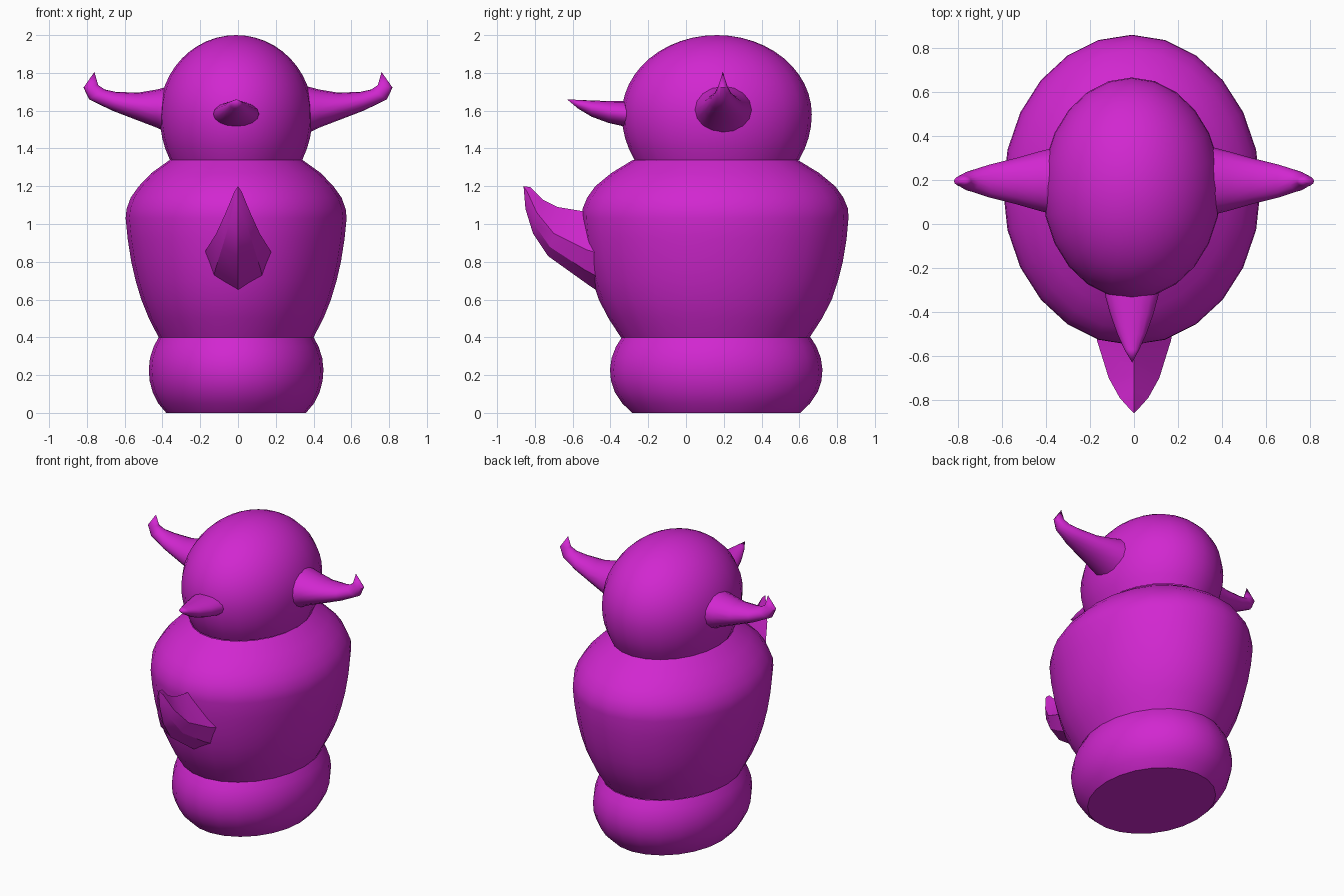
import bpy, bmesh, math
from mathutils import Vector

cube = bpy.data.objects.get("Cube")
if cube:
    bpy.data.objects.remove(cube, do_unlink=True)

magenta = bpy.data.materials.new("magenta")
magenta.use_nodes = True
colour = (0.64, 0.02, 0.63, 1)
magenta.diffuse_color = colour
magenta.node_tree.nodes["Principled BSDF"].inputs["Base Color"].default_value = colour


def loft(name, rings, tip=None, cap=False, angle=40):
    """Skin closed rings of points, optionally ending in a point."""
    bm = bmesh.new()
    loops = [[bm.verts.new(p) for p in ring] for ring in rings]
    n = len(loops[0])
    for a, b in zip(loops, loops[1:]):
        for i in range(n):
            j = (i + 1) % n
            bm.faces.new((a[i], a[j], b[j], b[i]))
    if tip:
        t = bm.verts.new(tip)
        for i in range(n):
            bm.faces.new((loops[-1][i], loops[-1][(i + 1) % n], t))
    if cap:
        bm.faces.new(loops[0][::-1])
    bmesh.ops.recalc_face_normals(bm, faces=bm.faces)
    mesh = bpy.data.meshes.new(name)
    bm.to_mesh(mesh)
    bm.free()
    mesh.materials.append(magenta)
    obj = bpy.data.objects.new(name, mesh)
    bpy.context.collection.objects.link(obj)
    bpy.ops.object.select_all(action="DESELECT")
    obj.select_set(True)
    bpy.context.view_layer.objects.active = obj
    bpy.ops.object.shade_smooth_by_angle(angle=math.radians(angle))
    return obj


def oval(centre, u, v, n=24):
    """Ellipse spanned by half axes u and v."""
    return [Vector(centre) + Vector(u) * math.cos(math.tau * i / n)
            + Vector(v) * math.sin(math.tau * i / n) for i in range(n)]


def level(z, rx, ry, cy):
    return oval((-0.01, cy, z), (rx, 0, 0), (0, ry, 0))


def span(a, b, side, n=16):
    """Ellipse between two edge points with a sideways half axis."""
    a, b = Vector(a), Vector(b)
    return oval((a + b) / 2, (a - b) / 2, side, n)


# Base: rounded foot ring
base = [(0, .37, .445), (.05, .412, .497), (.11, .442, .537), (.17, .458, .557),
        (.23, .4625, .5625), (.29, .456, .554), (.35, .437, .531), (.4, .41, .5)]
loft("base", [level(z, rx, ry, .16) for z, rx, ry in base], cap=True)

# Body: barrel with rounded shoulders
body = [(.4, .41, .5), (.5, .462, .565), (.6, .502, .617), (.7, .532, .65),
        (.8, .555, .675), (.92, .574, .695), (1.03, .585, .705), (1.08, .58, .703),
        (1.14, .558, .678), (1.2, .515, .635), (1.27, .448, .55), (1.34, .35, .435)]
loft("body", [level(z, rx, ry, .155) for z, rx, ry in body])

# Head: egg shape cut at the neck
head = []
for k in range(-4, 12):
    a = math.radians(k * 7.5)
    s = math.sin(a)
    head.append(level(1.58 + s * (.42 if s > 0 else .48),
                      .405 * math.cos(a), .503 * math.cos(a), .163))
loft("head", head, tip=(-0.01, .163, 2))

# Side horns: tapering outward, with an upturned tip
horn = [((.34, 1.735), (.34, 1.465), .158), ((.43, 1.712), (.43, 1.51), .135),
        ((.53, 1.695), (.54, 1.552), .105), ((.65, 1.7), (.67, 1.602), .074),
        ((.705, 1.712), (.788, 1.66), .045), ((.74, 1.735), (.818, 1.722), .025)]
for name, s in (("left_horn", 1), ("right_horn", -1)):
    rings = [span((s * a[0], .195, a[1]), (s * b[0], .195, b[1]), (0, w, 0))
             for a, b, w in horn]
    loft(name, rings, tip=(s * .76, .195, 1.805))

# Beak: pointed cone, flat along the top
beak = [(-.22, 1.645, 1.505, .13), (-.33, 1.65, 1.517, .12),
        (-.41, 1.651, 1.535, .098), (-.5, 1.654, 1.568, .066), (-.57, 1.657, 1.61, .034)]
loft("beak", [span((-.01, y, t), (-.01, y, b), (w, 0, 0)) for y, t, b, w in beak],
     tip=(-.008, -.63, 1.66))

# Belly spike: keeled and curving upward, as top, side and bottom edges in y, z
spike = [((-.45, 1.07), (-.42, .83), (-.4, .6), .185),
         ((-.56, 1.07), (-.53, .865), (-.52, .68), .168),
         ((-.68, 1.09), (-.7, .95), (-.73, .83), .115),
         ((-.76, 1.13), (-.79, 1.06), (-.81, .95), .065),
         ((-.825, 1.195), (-.84, 1.17), (-.85, 1.08), .02)]
rings = []
for t, s, b, w in spike:
    my, mz = (s[0] + b[0]) / 2 - w * .05, (s[1] + b[1]) / 2 - w * .1
    half = [(w, *s), (w * .72, my, mz)]
    rings.append([(0, *t), *half, (0, *b)] + [(-x, y, z) for x, y, z in half[::-1]])
loft("belly_spike", rings, tip=(0, -.86, 1.2), angle=25)
